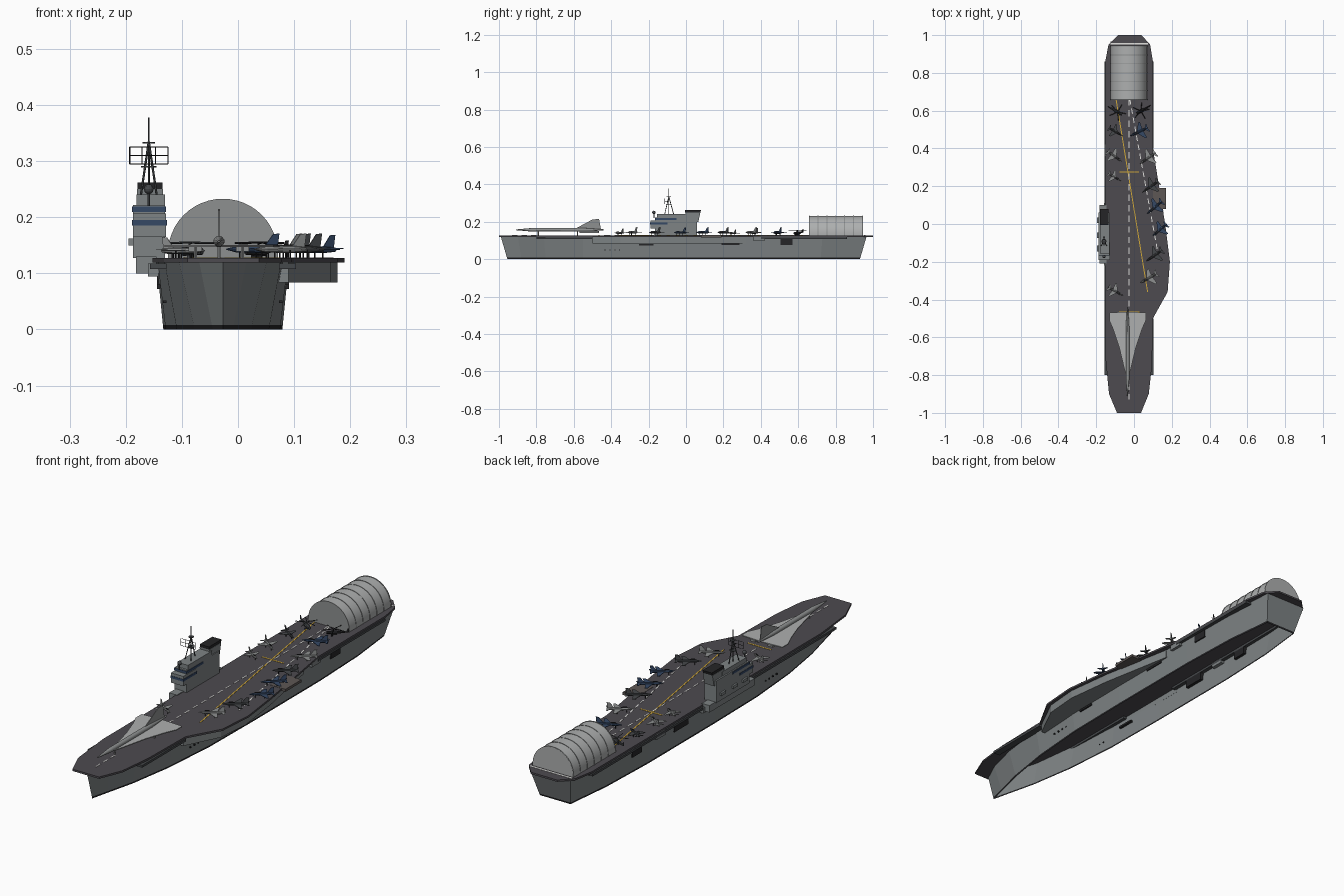
import bpy, bmesh, math
from mathutils import Matrix, Vector

if "Cube" in bpy.data.objects:
    bpy.data.objects.remove(bpy.data.objects["Cube"])

CX, DECK = -0.027, 0.127


def material(name, r, g, b):
    m = bpy.data.materials.new(name)
    m.use_nodes = True
    m.diffuse_color = (r, g, b, 1)
    m.node_tree.nodes["Principled BSDF"].inputs["Base Color"].default_value = (r, g, b, 1)
    return m


HULL = material("hull_grey", .21, .23, .235)
TAR = material("deck_charcoal", .075, .07, .08)
BLACK = material("black", .018, .018, .02)
PALE = material("pale_grey", .42, .43, .43)
WHITE = material("white", .75, .75, .73)
YELLOW = material("yellow", .65, .4, .04)
NAVY = material("navy_blue", .035, .065, .13)
STEEL = material("aircraft_grey", .27, .28, .28)
DARK = material("dark_grey", .06, .065, .07)
BROWN = material("lift_brown", .11, .095, .09)


def finish(name, bm, mats, smooth=False):
    bmesh.ops.recalc_face_normals(bm, faces=bm.faces)
    me = bpy.data.meshes.new(name)
    bm.to_mesh(me)
    bm.free()
    for m in mats:
        me.materials.append(m)
    ob = bpy.data.objects.new(name, me)
    bpy.context.collection.objects.link(ob)
    if smooth:
        bpy.ops.object.select_all(action='DESELECT')
        bpy.context.view_layer.objects.active = ob
        ob.select_set(True)
        bpy.ops.object.shade_smooth_by_angle(angle=math.radians(40))
    return ob


def prism(bm, pts, lo, hi, axis='z', mat=0):
    """Extrude a 2D outline between lo and hi along an axis."""
    place = {'z': lambda a, b, h: (a, b, h), 'x': lambda a, b, h: (h, a, b),
             'y': lambda a, b, h: (a, h, b)}[axis]
    r0, r1 = [[bm.verts.new(place(a, b, h)) for a, b in pts] for h in (lo, hi)]
    n = len(pts)
    faces = [bm.faces.new(r0[::-1]), bm.faces.new(r1)]
    faces += [bm.faces.new((r0[i], r0[(i + 1) % n], r1[(i + 1) % n], r1[i])) for i in range(n)]
    for f in faces:
        f.material_index = mat


def box(bm, x0, x1, y0, y1, z0, z1, mat=0):
    prism(bm, [(x0, y0), (x1, y0), (x1, y1), (x0, y1)], z0, z1, 'z', mat)


def rod(bm, a, b, r, sides=6, r2=None, mat=0):
    a, b = Vector(a), Vector(b)
    d = b - a
    m = Matrix.Translation((a + b) / 2) @ d.to_track_quat('Z', 'Y').to_matrix().to_4x4()
    res = bmesh.ops.create_cone(bm, cap_ends=True, segments=sides, radius1=r,
                                radius2=r if r2 is None else r2, depth=d.length, matrix=m)
    for f in {f for v in res['verts'] for f in v.link_faces}:
        f.material_index = mat


def solid(name, mat, shape, *args, smooth=False):
    bm = bmesh.new()
    shape(bm, *args)
    return finish(name, bm, [mat], smooth)


# Hull: open-bottomed shell, (bottom y, top y, bottom half width, top half width)
stations = [(-.955, -.99, 0, 0), (-.88, -.9, .018, .042), (-.75, -.76, .05, .078),
            (-.55, -.55, .082, .104), (-.3, -.3, .102, .116), (0, 0, .106, .118),
            (.45, .45, .106, .118), (.72, .73, .096, .114), (.93, .965, .073, .098)]
bm = bmesh.new()
ends = []
for side in (-1, 1):
    cols = []
    for yb, yt, wb, wt in stations:
        cols.append([bm.verts.new((CX + side * (wb + (wt - wb) * t), yb + (yt - yb) * t, .12 * t))
                     for t in (0, .065, 1)])
    for a, b in zip(cols, cols[1:]):
        for k in range(2):
            bm.faces.new((a[k], b[k], b[k + 1], a[k + 1])).material_index = 1 - k
    ends.append(cols[-1])
for k in range(2):
    bm.faces.new((ends[0][k], ends[1][k], ends[1][k + 1], ends[0][k + 1])).material_index = 1 - k
bmesh.ops.remove_doubles(bm, verts=bm.verts, dist=.0001)
finish("hull", bm, [HULL, BLACK])

# Flight deck with angled side, and the sponson that carries it
deck = [(-.09, -1), (.037, -1), (.078, -.9), (.095, -.75), (.1, -.5), (.178, -.36), (.19, -.2),
        (.165, 0), (.1, .4), (.1, .86), (.085, .95), (.04, 1), (-.085, 1), (-.135, .95),
        (-.152, .86), (-.152, -.7), (-.132, -.9)]
solid("flight_deck", TAR, prism, deck, .119, DECK)
sponson = [(.06, -.5), (.09, -.5), (.165, -.35), (.177, -.2), (.152, 0), (.092, .32), (.06, .32)]
solid("angled_deck_sponson", HULL, prism, sponson, .084, .119)
solid("side_lift", BROWN, box, .1, .17, .08, .19, .117, DECK + .001)

# Side galleries, hangar doors and portholes on both sides
for side, label in ((1, "left"), (-1, "right")):
    def sx(d):
        return sorted((CX + side * d, CX + side * .1))
    bm = bmesh.new()
    for y0, y1 in ((-.8, -.5), (.4, .86)) if side > 0 else ((-.8, -.22), (.1, .86)):
        box(bm, *sx(.13), y0, y1, .108, .118)
    finish(label + "_gallery", bm, [DARK])
    bm = bmesh.new()
    for y0, y1, z0, z1 in ((.19, .285, .075, .11), (.505, .57, .075, .108), (-.25, -.175, .072, .08)):
        box(bm, *sx(.1175), y0, y1, z0, z1)
    for i in range(4):
        box(bm, *sx(.1065), -.435 + i * .026, -.43 + i * .026, .047, .052)
    finish(label + "_hull_openings", bm, [BLACK])
    solid(label + "_boat_platform", HULL, box, *sx(.128), .36, .42, .097, .119)

# Painted deck lines
bm = bmesh.new()


def line(a, b, dashes, w, mat):
    a, b = Vector(a), Vector(b)
    step = (b - a) / dashes
    n = Vector((-step.y, step.x)).normalized() * w
    for i in range(dashes):
        p = a + step * i
        q = p + step * (1 if dashes == 1 else .6)
        prism(bm, [(v.x, v.y) for v in (p - n, q - n, q + n, p + n)], DECK, DECK + .0012, 'z', mat)


line((CX, .66), (CX, -.46), 20, .0025, 0)
line((CX, -.8), (CX, -.95), 3, .0025, 0)
line((-.022, .66), (.135, -.2), 18, .0025, 0)
line((-.125, .955), (.075, .955), 1, .004, 0)
line((-.095, .66), (.072, -.36), 1, .0025, 1)
line((-.078, .275), (.026, .275), 1, .003, 1)
line((-.08, -.465), (.03, -.465), 1, .003, 1)
finish("deck_lines", bm, [WHITE, YELLOW])


# Vaulted shelter with ribs
def vault(bm, r, y0, y1):
    arc = [(CX + r * math.cos(math.pi * i / 24), .135 + r * math.sin(math.pi * i / 24)) for i in range(25)]
    prism(bm, [(CX + r, DECK)] + arc + [(CX - r, DECK)], y0, y1, 'y')


solid("shelter", PALE, vault, .0965, .658, .945, smooth=True)
bm = bmesh.new()
for i in range(7):
    y = .658 + i * .0472
    vault(bm, .098, y - .001, y + .003)
finish("shelter_ribs", bm, [STEEL])

# Island
bm = bmesh.new()
box(bm, -.182, -.145, -.21, .1, .1, .13)
box(bm, -.16, -.142, -.22, .11, .094, .118)
box(bm, -.187, -.13, -.165, .06, DECK, .222)
box(bm, -.187, -.128, -.19, -.1, .165, .207)
box(bm, -.181, -.13, -.155, .01, .222, .241)
prism(bm, [(0, .2), (.066, .2), (.077, .25), (-.004, .25)], -.18, -.134, 'x')
prism(bm, [(-.004, .25), (.077, .25), (.08, .262), (-.005, .262)], -.179, -.135, 'x', 1)
box(bm, -.1885, -.1265, -.1915, -.098, .185, .195, 2)
box(bm, -.1885, -.1285, -.1665, -.05, .209, .219, 2)
for y in (-.13, -.06, .02):
    box(bm, -.195, -.187, y - .015, y + .015, .15, .162, 0)
finish("island", bm, [HULL, BLACK, NAVY])

# Mast with radar frame
MX, MY = -.159, -.092
bm = bmesh.new()
for dx, dy in ((-.014, -.022), (.014, -.022), (0, .026)):
    rod(bm, (MX + dx, MY + dy, .24), (MX, MY, .335), .002)
rod(bm, (MX, MY, .24), (MX, MY, .378), .0018)
for z, r in ((.29, .014), (.333, .011)):
    rod(bm, (MX, MY, z - .0015), (MX, MY, z + .0015), r, 8)
rod(bm, (MX, -.172, .22), (MX, -.172, .246), .003)
bmesh.ops.create_uvsphere(bm, u_segments=10, v_segments=6, radius=.009,
                          matrix=Matrix.Translation((MX, -.172, .25)))
finish("mast", bm, [DARK])
bm = bmesh.new()
for z in (.295, .31, .325):
    rod(bm, (MX - .034, -.114, z), (MX + .034, -.114, z), .001, 4)
for dx in (-.034, -.012, .012, .034):
    rod(bm, (MX + dx, -.114, .295), (MX + dx, -.114, .325), .001, 4)
rod(bm, (MX, MY, .31), (MX, -.114, .31), .0015, 4)
finish("radar_frame", bm, [BLACK])


def both(bm, pts, z0, z1, mat=0):
    for s in (-1, 1):
        prism(bm, [(s * x, y) for x, y in pts], z0, z1, 'z', mat)


# Delta-wing airliner on the bow
bm = bmesh.new()
for y0, y1, r0, r1 in ((-.91, -.82, .002, .01), (-.82, -.55, .01, .01), (-.55, -.44, .01, .003)):
    rod(bm, (0, y0, .157), (0, y1, .157), r0, 10, r1, 1)
both(bm, [(0, -.82), (.014, -.78), (.045, -.65), (.075, -.56), (.097, -.51), (.097, -.47), (0, -.465)], .147, .151)
prism(bm, [(-.59, .164), (-.5, .212), (-.465, .215), (-.455, .16)], -.0015, .0015, 'x', 1)
for s in (-.042, .042):
    box(bm, s - .012, s + .012, -.57, -.465, .139, .148, 1)
    rod(bm, (s, -.58, DECK), (s, -.58, .148), .003, mat=1)
rod(bm, (0, -.79, DECK), (0, -.79, .15), .003, mat=1)
finish("delta_airliner", bm, [PALE, STEEL], True).location.x = -.034


# Parked jets
def jet(name, x, y, heading, mat, size=1):
    bm = bmesh.new()
    for y0, y1, r0, r1 in ((-.056, -.035, .001, .006), (-.035, .02, .006, .0065), (.02, .048, .0065, .004)):
        rod(bm, (0, y0, .016), (0, y1, .016), r0, 8, r1)
    both(bm, [(.004, -.015), (.045, .012), (.045, .022), (.004, .018)], .015, .0172)
    both(bm, [(.003, .032), (.022, .044), (.022, .05), (.003, .046)], .017, .0188)
    prism(bm, [(.018, .02), (.036, .043), (.048, .044), (.044, .018)], -.001, .001, 'x')
    prism(bm, [(-.036, .019), (-.03, .0245), (-.016, .0245), (-.008, .021)], -.003, .003, 'x', 1)
    for px, py in ((0, -.03), (-.012, .008), (.012, .008)):
        rod(bm, (px, py, 0), (px, py, .015), .0015, 5, mat=1)
    ob = finish(name, bm, [mat, BLACK], True)
    ob.location = (x, y, DECK)
    ob.rotation_euler.z = math.radians(heading)
    ob.scale = (size,) * 3


fleet = [(.03, .49, -65, NAVY, 1), (.075, .35, -55, STEEL, 1), (.09, .2, -55, DARK, 1),
         (.112, .09, -50, NAVY, 1), (.138, -.03, -50, NAVY, .95), (.11, -.165, -55, DARK, 1),
         (.08, -.285, -60, STEEL, 1), (-.1, .49, 60, DARK, .8), (-.105, .36, 55, STEEL, .9),
         (-.105, .25, 60, STEEL, .75), (-.1, -.355, 60, STEEL, .85)]
for i, spec in enumerate(fleet):
    jet("parked_jet_%d" % (i + 1), *spec)

# Helicopters
for i, (x, y, turn) in enumerate(((-.09, .595, 60), (.04, .6, -60))):
    bm = bmesh.new()
    rod(bm, (0, -.03, .012), (0, .01, .013), .006, 8, .009)
    rod(bm, (0, .01, .014), (0, .055, .018), .006, 8, .002)
    prism(bm, [(.045, .016), (.052, .032), (.058, .032), (.056, .016)], -.001, .001, 'x')
    box(bm, -.012, .012, -.012, -.006, 0, .006)
    rod(bm, (0, -.004, .012), (0, -.004, .029), .002)
    for k in range(5):
        a = k * math.tau / 5
        rod(bm, (0, -.004, .028), (.046 * math.cos(a), .046 * math.sin(a) - .004, .027), .0018, 4)
    ob = finish("helicopter_%d" % (i + 1), bm, [DARK if i == 0 else BLACK], True)
    ob.location = (x, y, DECK)
    ob.rotation_euler.z = math.radians(turn)
